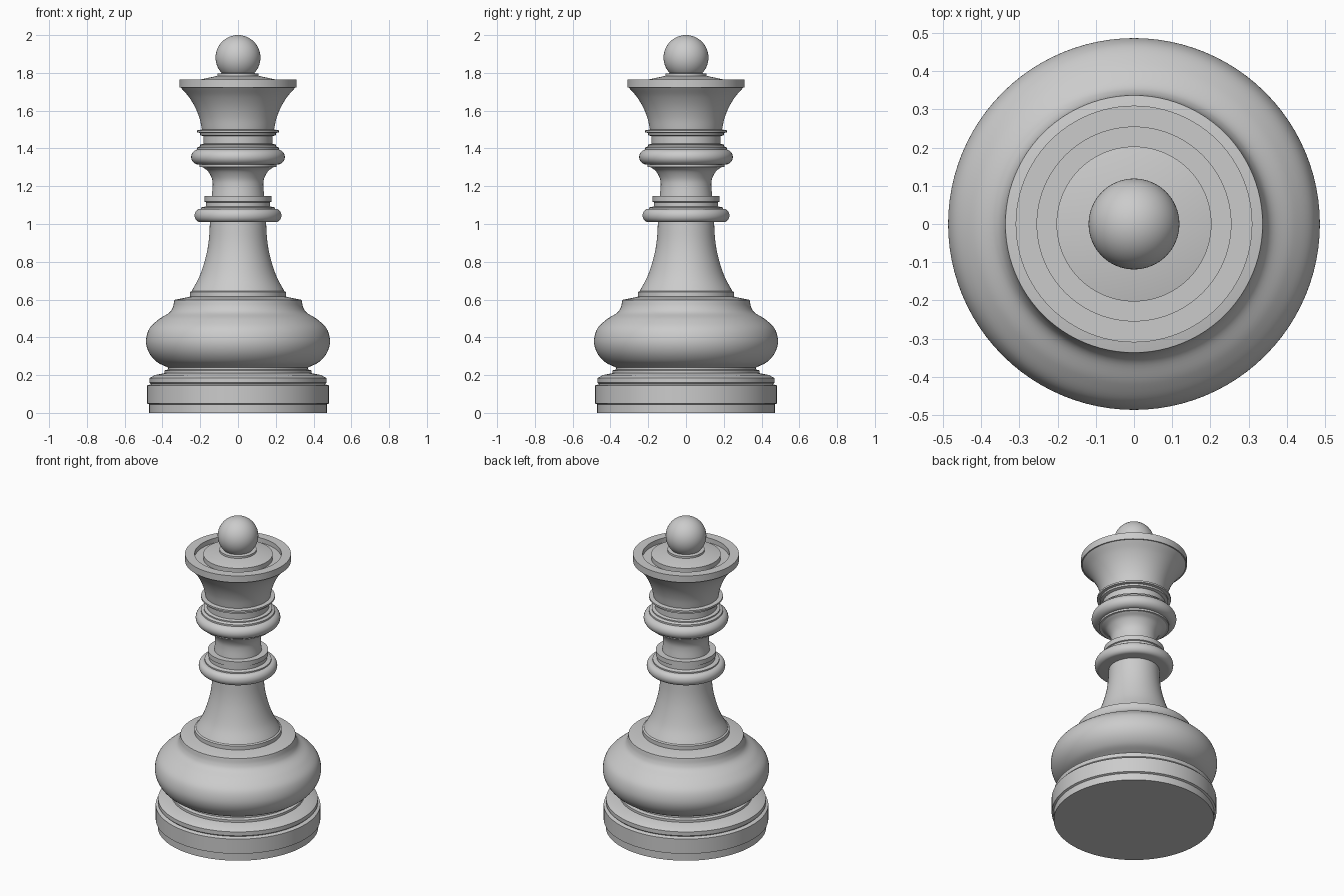
import bpy
import bmesh
import math
from mathutils import Vector
from mathutils.interpolate import poly_3d_calc  # noqa: F401

SEGMENTS = 96

if "Cube" in bpy.data.objects:
    bpy.data.objects.remove(bpy.data.objects["Cube"])

# Single plain material
grey = bpy.data.materials.new("plain grey")
grey.use_nodes = True
grey.diffuse_color = (0.6, 0.6, 0.6, 1)
grey.node_tree.nodes["Principled BSDF"].inputs["Base Color"].default_value = (0.6, 0.6, 0.6, 1)


def finish(obj, angle=30):
    obj.data.materials.append(grey)
    bpy.ops.object.select_all(action="DESELECT")
    obj.select_set(True)
    bpy.context.view_layer.objects.active = obj
    bpy.ops.object.shade_smooth_by_angle(angle=math.radians(angle))


def curve_through(points, steps=6):
    """Smooth curve through (radius, height) points."""
    p = [Vector(q) for q in points]
    p = [2 * p[0] - p[1]] + p + [2 * p[-1] - p[-2]]
    out = []
    for a, b, c, d in zip(p, p[1:], p[2:], p[3:]):
        for i in range(steps):
            t = i / steps
            out.append(0.5 * (2 * b + (c - a) * t + (2 * a - 5 * b + 4 * c - d) * t ** 2
                              + (3 * b - a - 3 * c + d) * t ** 3))
    return [tuple(q) for q in out] + [points[-1]]


def lathe(name, profile):
    """Turn an open (radius, height) profile into a closed solid."""
    profile = [(0, profile[0][1])] + list(profile) + [(0, profile[-1][1])]
    bm = bmesh.new()
    verts = [bm.verts.new((r, 0, z)) for r, z in profile]
    edges = [bm.edges.new(pair) for pair in zip(verts, verts[1:])]
    bmesh.ops.spin(bm, geom=verts + edges, cent=(0, 0, 0), axis=(0, 0, 1),
                   angle=math.tau, steps=SEGMENTS, use_merge=True)
    bmesh.ops.remove_doubles(bm, verts=bm.verts, dist=1e-5)
    bmesh.ops.recalc_face_normals(bm, faces=bm.faces)
    mesh = bpy.data.meshes.new(name)
    bm.to_mesh(mesh)
    bm.free()
    obj = bpy.data.objects.new(name, mesh)
    bpy.context.collection.objects.link(obj)
    finish(obj)
    return obj


def half_round(inner, outer, low, high, steps=16):
    """Rounded collar edge bulging from the inner to the outer radius."""
    mid, half = (low + high) / 2, (high - low) / 2
    angles = [math.pi * (i / steps - 0.5) for i in range(steps + 1)]
    return [(inner + (outer - inner) * math.cos(a), mid + half * math.sin(a)) for a in angles]


# Stepped foot
lathe("base_plinth", [(0.47, 0), (0.47, 0.045), (0.482, 0.05), (0.482, 0.145), (0.46, 0.152),
                      (0.468, 0.16), (0.468, 0.185), (0.44, 0.2), (0.39, 0.21),
                      (0.39, 0.225), (0.37, 0.23), (0.37, 0.245)])

# Wide rounded body with a ledge on top
bulge = curve_through([(0.37, 0.24), (0.43, 0.27), (0.472, 0.32), (0.487, 0.38), (0.47, 0.445),
                       (0.42, 0.495), (0.365, 0.53), (0.345, 0.56), (0.337, 0.598)])
lathe("body_bulge", bulge + [(0.255, 0.615)])

# Tapering stem
lathe("stem", [(0.255, 0.6), (0.255, 0.64)]
      + curve_through([(0.245, 0.645), (0.203, 0.725), (0.172, 0.82), (0.155, 0.91), (0.148, 1.02)]))

# Lower collar and its stepped rings
lathe("lower_collar", half_round(0.2, 0.23, 1.01, 1.08))
lathe("lower_collar_rings", [(0.195, 1.07), (0.195, 1.088), (0.17, 1.093), (0.17, 1.115),
                             (0.177, 1.118), (0.177, 1.148)])

# Flared neck
lathe("neck", curve_through([(0.14, 1.14), (0.134, 1.2), (0.138, 1.24), (0.16, 1.28), (0.19, 1.302)])
      + [(0.205, 1.302), (0.205, 1.32)])

# Upper collar and its stepped rings
lathe("upper_collar", half_round(0.205, 0.248, 1.314, 1.396))
lathe("upper_collar_rings", [(0.216, 1.38), (0.216, 1.405), (0.2, 1.412), (0.2, 1.42), (0.182, 1.425),
                             (0.182, 1.465), (0.2, 1.47), (0.2, 1.482), (0.216, 1.485),
                             (0.216, 1.496), (0.192, 1.5)])

# Bell-shaped crown with a sunken ring around a shallow dome
bell = curve_through([(0.19, 1.495), (0.204, 1.56), (0.228, 1.62), (0.262, 1.675), (0.303, 1.722)])
lathe("crown", bell + [(0.31, 1.722), (0.31, 1.765), (0.254, 1.765), (0.254, 1.735),
                       (0.203, 1.735), (0.203, 1.764), (0.11, 1.784)])

# Finial: button, short neck and ball
lathe("finial_button", [(0.108, 1.78), (0.108, 1.796), (0.075, 1.8), (0.075, 1.82)])
bpy.ops.mesh.primitive_uv_sphere_add(segments=64, ring_count=32, radius=0.119, location=(0, 0, 1.881))
ball = bpy.context.object
ball.name = "finial_ball"
finish(ball)
